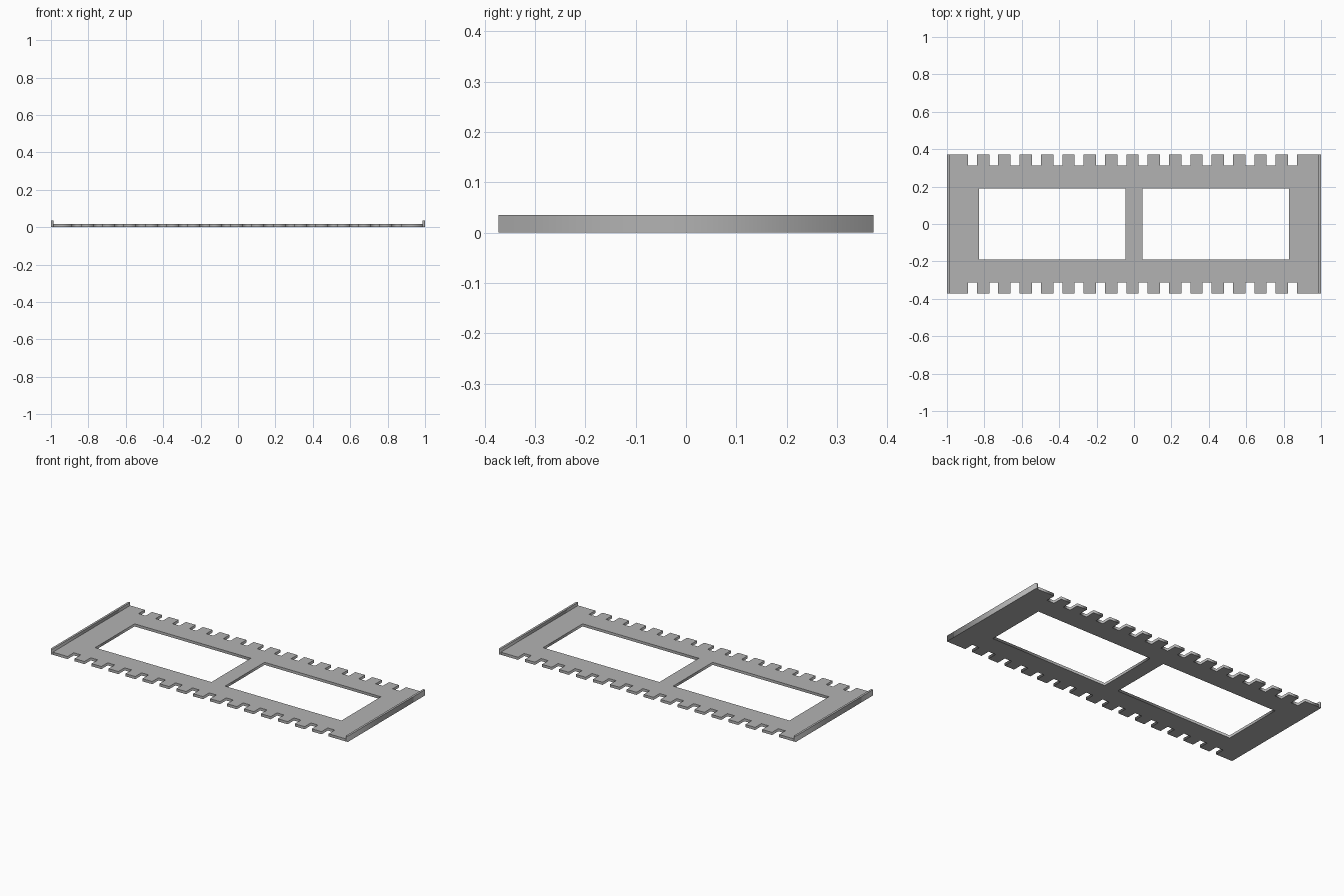
import bpy

if "Cube" in bpy.data.objects:
    bpy.data.objects.remove(bpy.data.objects["Cube"], do_unlink=True)

HALF_X, HALF_Y = 1.0, 0.372
PLATE_Z, LIP_Z, LIP_W = 0.016, 0.035, 0.013
SLOTS, PITCH, FIRST, SLOT_W, SLOT_D = 16, 0.1141, -0.864, 0.048, 0.06

grey = bpy.data.materials.new("plain_grey")
grey.use_nodes = True
colour = (0.45, 0.45, 0.45, 1)
grey.diffuse_color = colour
grey.node_tree.nodes["Principled BSDF"].inputs["Base Color"].default_value = colour


def rectangle(x0, x1, y0, y1):
    return [(x0, y0), (x1, y0), (x1, y1), (x0, y1)]


def extruded(name, loops, height):
    """Solid from closed outlines; inner outlines become holes."""
    curve = bpy.data.curves.new(name, "CURVE")
    curve.dimensions = "2D"
    curve.fill_mode = "BOTH"
    curve.extrude = height / 2
    for loop in loops:
        spline = curve.splines.new("POLY")
        spline.points.add(len(loop) - 1)
        for point, (x, y) in zip(spline.points, loop):
            point.co = (x, y, 0, 1)
        spline.use_cyclic_u = True
    obj = bpy.data.objects.new(name, curve)
    bpy.context.collection.objects.link(obj)
    bpy.ops.object.select_all(action="DESELECT")
    obj.select_set(True)
    bpy.context.view_layer.objects.active = obj
    bpy.ops.object.convert(target="MESH")
    obj = bpy.context.object
    obj.name = name
    obj.location.z = height / 2
    obj.data.materials.clear()
    obj.data.materials.append(grey)
    # Weld the caps to the walls
    bpy.ops.object.mode_set(mode="EDIT")
    bpy.ops.mesh.select_all(action="SELECT")
    bpy.ops.mesh.remove_doubles(threshold=0.0001)
    bpy.ops.mesh.normals_make_consistent(inside=False)
    bpy.ops.object.mode_set(mode="OBJECT")
    return obj


# Slotted long edge, left to right, at the front (-1) or back (+1)
def slotted_edge(side):
    edge, inner = side * HALF_Y, side * (HALF_Y - SLOT_D)
    end = HALF_X - LIP_W
    points = [(-end, edge)]
    for i in range(SLOTS):
        a = FIRST + i * PITCH - SLOT_W / 2
        b = a + SLOT_W
        points += [(a, edge), (a, inner), (b, inner), (b, edge)]
    return points + [(end, edge)]


# Plate with two windows
outline = slotted_edge(-1) + slotted_edge(1)[::-1]
windows = [rectangle(-0.83, -0.046, -0.19, 0.19), rectangle(0.046, 0.83, -0.19, 0.19)]
extruded("slotted_plate", [outline] + windows, PLATE_Z)

# Raised lips along both short ends
for name, x0 in (("right_lip", -HALF_X), ("left_lip", HALF_X - LIP_W)):
    extruded(name, [rectangle(x0, x0 + LIP_W, -HALF_Y, HALF_Y)], LIP_Z)
